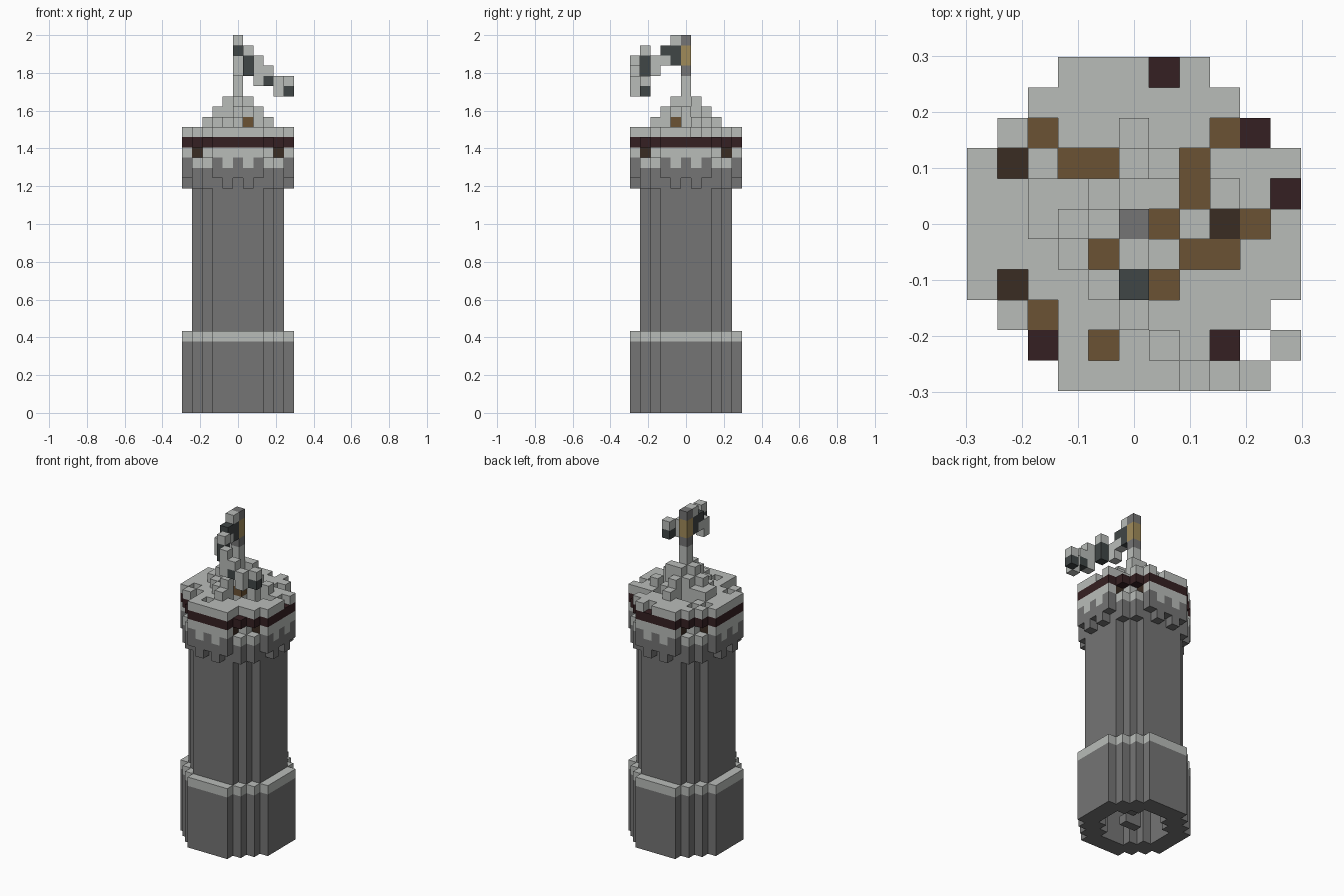
import bpy
import bmesh
from mathutils import Vector

if "Cube" in bpy.data.objects:
    bpy.data.objects.remove(bpy.data.objects["Cube"])

U = 2 / 37  # edge of one block


def material(name, rgb):
    m = bpy.data.materials.new(name)
    m.use_nodes = True
    colour = (*rgb, 1)
    m.diffuse_color = colour
    bsdf = m.node_tree.nodes["Principled BSDF"]
    bsdf.inputs["Base Color"].default_value = colour
    bsdf.inputs["Roughness"].default_value = 0.9
    return m


PALE = material("pale stone", (0.485, 0.503, 0.485))
GREY = material("grey stone", (0.178, 0.178, 0.178))
MAROON = material("maroon trim", (0.036, 0.0144, 0.016))
BROWN = material("brown wood", (0.147, 0.084, 0.033))
DARK = material("dark wood", (0.042, 0.025, 0.016))
SLATE = material("slate cloth", (0.051, 0.061, 0.061))
GOLD = material("gold band", (0.352, 0.258, 0.102))

cells = {}  # block position -> (part name, material)


def disc(r):
    return {(x, y) for x in range(-r, r + 1) for y in range(-r, r + 1)
            if abs(x) + abs(y) <= r + (2 if r > 3 else 1)}


def diamond(r):
    return {(x, y) for x in range(-r, r + 1) for y in range(-r, r + 1)
            if abs(x) + abs(y) <= r}


def fill(part, mat, plan, low, high):
    for z in range(low, high + 1):
        for x, y in plan:
            cells[x, y, z] = (part, mat)


def mirrored(*points):
    # Four-way mirror plus the diagonal swap
    return {(sx * a, sy * b) for x, y in points for a, b in ((x, y), (y, x))
            for sx in (-1, 1) for sy in (-1, 1)}


wide, shaft, hollow = disc(5), disc(4), disc(3)
ring = wide - shaft

# Base, ledge and hollow shaft
fill("base", GREY, wide - hollow, 0, 6)
fill("base_ledge", PALE, wide - hollow, 7, 7)
fill("shaft", GREY, shaft - hollow, 8, 24)

# Spiral stair round a central column
turn = [(1, 0), (1, 1), (0, 1), (-1, 1), (-1, 0), (-1, -1), (0, -1), (1, -1)]
fill("stair_column", GREY, {(0, 0)}, 0, 25)
for z in range(26):
    dx, dy = turn[z % 8]
    fill("stair_steps", GREY, {(dx, dy)}, z, z)

# Corbels and parapet
notch = mirrored((4, 3))
fill("corbels", GREY, mirrored((5, 1), (4, 3)), 22, 22)
fill("parapet", GREY, ring, 23, 24)
fill("parapet_insets", PALE, mirrored((5, 1), (4, 3)), 24, 24)
fill("gallery_wall", PALE, (wide - hollow) - notch, 25, 25)
fill("gallery_posts", DARK, mirrored((4, 2)), 25, 25)

# Eaves, with boards showing through gaps in the roof
fill("eaves_band", MAROON, ring, 26, 26)
fill("attic_floor", BROWN, shaft, 26, 26)
fill("dark_boards", DARK, {(-4, 2), (-4, -2), (3, 0)}, 26, 26)
gaps = {(1, 5), (-3, 3), (3, 3), (4, 3), (-4, 2), (-2, 2), (-1, 2), (2, 2),
        (2, 1), (5, 1), (1, 0), (3, 0), (4, 0), (-1, -1), (2, -1), (3, -1),
        (-4, -2), (1, -2), (-3, -3), (-3, -4), (-1, -4), (3, -4)}
fill("roof_rim", PALE, wide - gaps, 27, 27)

# Stepped broken roof
fill("roof_steps", PALE, (diamond(3) | {(-3, 1), (3, 1)}) - gaps, 28, 28)
fill("roof_steps", PALE, diamond(2) - gaps, 29, 29)
fill("roof_steps", PALE, (diamond(1) | {(1, 1)}) - gaps, 30, 30)
fill("roof_beam", BROWN, {(1, -1)}, 28, 28)

# Flagpole
fill("flagpole", PALE, {(0, 0)}, 31, 32)
fill("flagpole", GREY, {(0, 0)}, 33, 36)
fill("flagpole_band", GOLD, {(0, 0)}, 34, 35)

# Waving flag: column, lowest and highest block, colour
for x, y, low, high, mat in (
        (0, -1, 34, 35, SLATE), (0, -1, 36, 36, PALE),
        (0, -2, 34, 34, PALE), (0, -2, 35, 35, SLATE),
        (0, -3, 33, 34, PALE),
        (1, -4, 33, 34, SLATE), (1, -4, 35, 35, PALE),
        (2, -5, 32, 34, PALE),
        (3, -5, 32, 32, SLATE), (3, -5, 33, 33, PALE),
        (4, -5, 31, 32, PALE),
        (5, -4, 31, 31, SLATE), (5, -4, 32, 32, PALE)):
    fill("flag", mat, {(x, y)}, low, high)


def build(part):
    # Draw only the block faces that touch open air
    bm = bmesh.new()
    mesh = bpy.data.meshes.new(part)
    slots, corners = [], {}

    def corner(p):
        key = tuple(round(c * 2) for c in p)
        if key not in corners:
            corners[key] = bm.verts.new(p * U)
        return corners[key]

    for pos, (name, mat) in cells.items():
        if name != part:
            continue
        if mat not in slots:
            slots.append(mat)
            mesh.materials.append(mat)
        centre = Vector(pos) + Vector((0, 0, 0.5))
        for axis in range(3):
            for sign in (-1, 1):
                n = Vector((0, 0, 0))
                n[axis] = sign
                if tuple(int(a + b) for a, b in zip(pos, n)) in cells:
                    continue
                u = Vector((0, 0, 0))
                u[(axis + 1) % 3] = 1
                v = n.cross(u)
                face = bm.faces.new([corner(centre + (n + a * u + b * v) / 2)
                                     for a, b in ((-1, -1), (1, -1), (1, 1), (-1, 1))])
                face.material_index = slots.index(mat)
    bmesh.ops.dissolve_limit(bm, angle_limit=0.01, verts=bm.verts[:],
                             edges=bm.edges[:], delimit={'MATERIAL'})
    bm.to_mesh(mesh)
    bm.free()
    bpy.context.collection.objects.link(bpy.data.objects.new(part, mesh))


for part in dict.fromkeys(name for name, mat in cells.values()):
    build(part)
